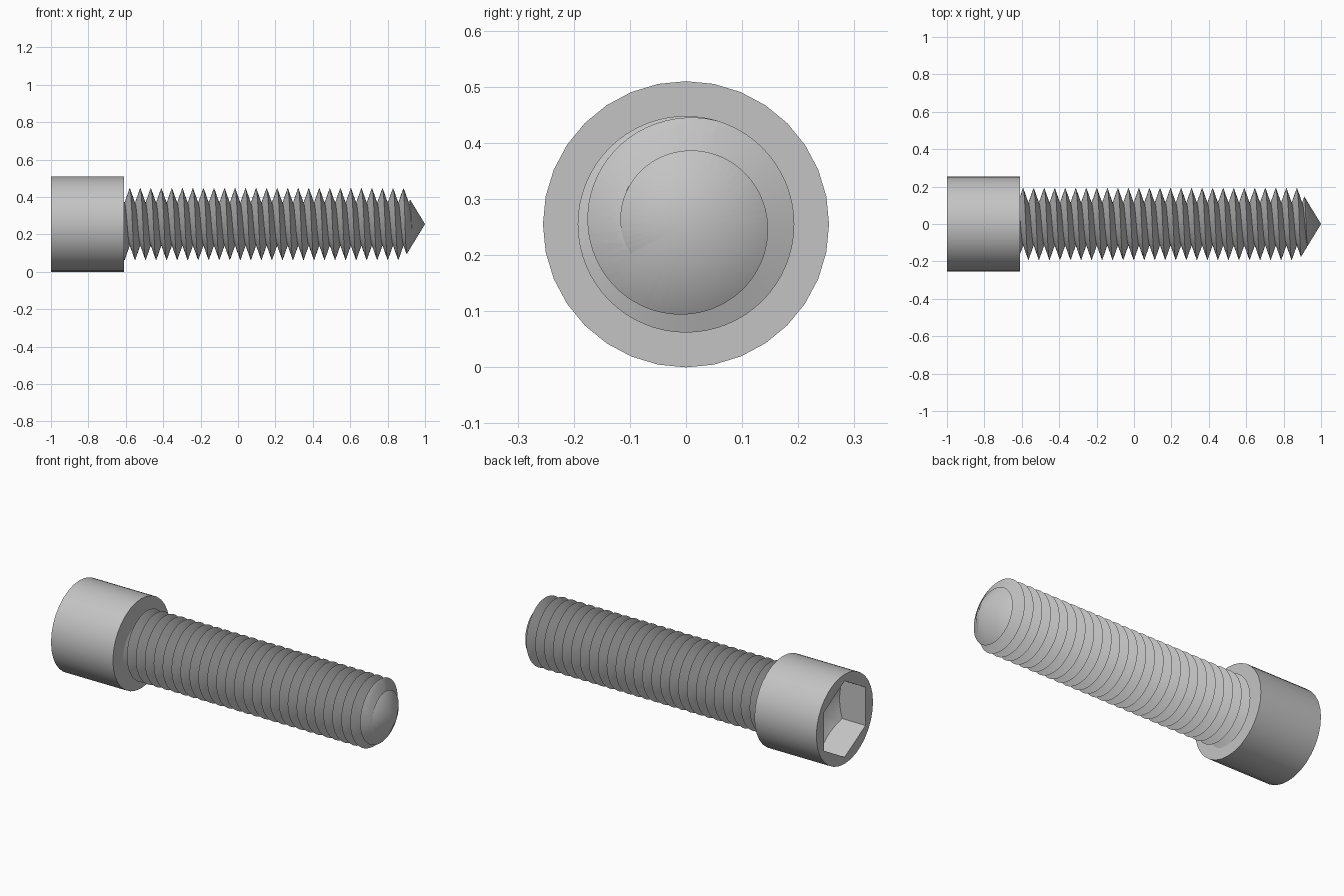
import bpy, bmesh
from math import pi, cos, sin, tau, radians

default = bpy.data.objects.get("Cube")
if default:
    bpy.data.objects.remove(default, do_unlink=True)

AXIS_Z = 0.255          # height of the bolt axis
HEAD_R, HEAD_START, HEAD_END = 0.255, -1.0, -0.61
MAJOR_R, MINOR_R, PITCH = 0.193, 0.112, 0.0563
TIP_SLOPE = 1.64        # radius gained per unit length behind the point

steel = bpy.data.materials.new("grey steel")
steel.diffuse_color = (0.55, 0.55, 0.55, 1)
steel.use_nodes = True
steel.node_tree.nodes["Principled BSDF"].inputs["Base Color"].default_value = (0.55, 0.55, 0.55, 1)


def make_object(name, bm):
    bmesh.ops.recalc_face_normals(bm, faces=bm.faces)
    mesh = bpy.data.meshes.new(name)
    bm.to_mesh(mesh)
    bm.free()
    mesh.materials.append(steel)
    obj = bpy.data.objects.new(name, mesh)
    bpy.context.collection.objects.link(obj)
    return obj


def polar(bm, x, r, a):
    return bm.verts.new((x, r * cos(a), AXIS_Z + r * sin(a)))


def lathe(name, profile, sides, turn=0.0):
    """Closed solid around the bolt axis from (x, radius) points."""
    bm = bmesh.new()
    rings = []
    for x, r in profile:
        if r == 0:
            rings.append([polar(bm, x, 0, 0)] * sides)
        else:
            rings.append([polar(bm, x, r, turn + tau * i / sides) for i in range(sides)])
    for a, b in zip(rings, rings[1:]):
        for i in range(sides):
            j = (i + 1) % sides
            bm.faces.new(list(dict.fromkeys((a[i], a[j], b[j], b[i]))))
    for ring in (rings[0], rings[-1]):
        if len(set(ring)) > 1:
            bm.faces.new(ring)
    return make_object(name, bm)


def combine(obj, tool, operation):
    """Apply a boolean and discard the helper."""
    mod = obj.modifiers.new("cut", "BOOLEAN")
    mod.operation, mod.object, mod.solver = operation, tool, "EXACT"
    bpy.context.view_layer.objects.active = obj
    bpy.ops.object.modifier_apply(modifier=mod.name)
    bpy.data.objects.remove(tool, do_unlink=True)


def smooth(obj):
    bpy.ops.object.select_all(action="DESELECT")
    obj.select_set(True)
    bpy.context.view_layer.objects.active = obj
    bpy.ops.object.shade_smooth_by_angle(angle=radians(30))


def helix_rod(name, crest_x, rows, sides):
    """Endless V thread: alternating crest and valley rows winding round the axis."""
    bm = bmesh.new()
    grid = []
    for k in range(rows + 2):
        r = MINOR_R if k % 2 else MAJOR_R
        # the first column of row k + 2 closes row k, so one turn is one pitch
        grid.append([polar(bm, crest_x + PITCH * (k / 2 + i / sides), r, tau * i / sides)
                     for i in range(sides if k < rows else 1)])
    for k in range(rows):
        grid[k].append(grid[k + 2][0])
    for a, b in zip(grid[:rows], grid[1:rows]):
        for i in range(sides):
            bm.faces.new((a[i], a[i + 1], b[i + 1], b[i]))
    # close both ends with fans to the axis
    first = grid[0] + [grid[1][0]]
    last = grid[rows - 1] + [grid[rows][0]]
    for loop in (first, last):
        hub = polar(bm, sum(v.co.x for v in loop) / len(loop), 0, 0)
        for i, v in enumerate(loop):
            bm.faces.new((v, loop[(i + 1) % len(loop)], hub))
    return make_object(name, bm)


# Cylindrical head with a hexagonal socket ending in a shallow drilled cone
head = lathe("head", [(HEAD_START, HEAD_R), (HEAD_END, HEAD_R)], 32)
socket = lathe("socket_cutter", [(-1.1, 0.217), (-0.7, 0.217)], 6, pi / 2)
drill = lathe("drill_cutter", [(-1.2, 0.23), (-0.86, 0.23), (-0.73, 0)], 32)
combine(socket, drill, "INTERSECT")
combine(head, socket, "DIFFERENCE")
smooth(head)

# Threaded shank trimmed to a conical point; its start is buried in the head
shank = helix_rod("threaded_shank", 0.871 - 28 * PITCH, 68, 64)
blank_r = MAJOR_R + 0.02
blank = lathe("point_cutter", [(-0.65, blank_r), (1 - blank_r / TIP_SLOPE, blank_r), (1, 0)], 64)
combine(shank, blank, "INTERSECT")
smooth(shank)
